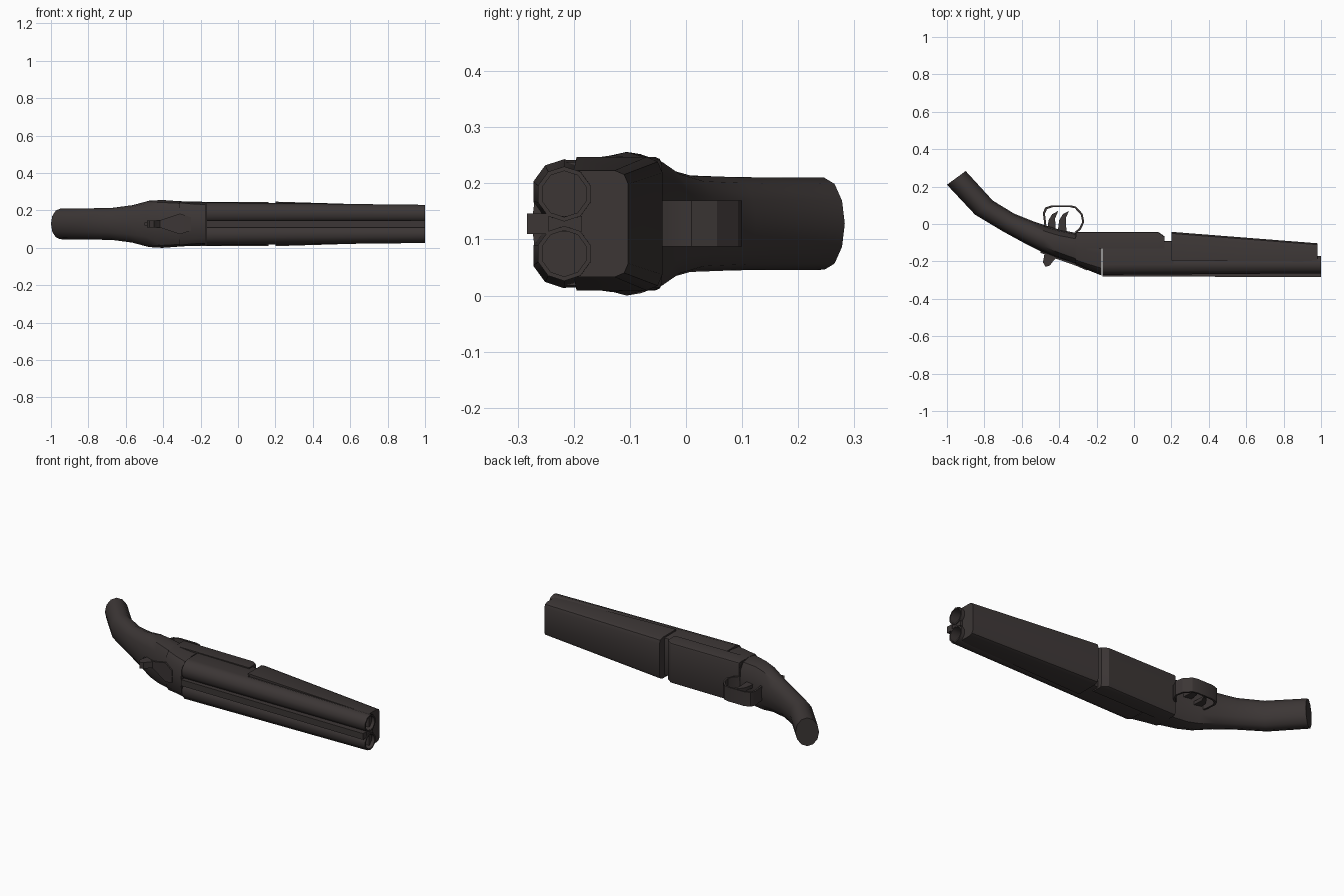
import bpy, bmesh, math
from mathutils import Vector

if "Cube" in bpy.data.objects:
    bpy.data.objects.remove(bpy.data.objects["Cube"])

ZC = 0.128  # middle plane of the gun, which lies on its side
steel = bpy.data.materials.new("dark gunmetal")
steel.diffuse_color = (0.045, 0.037, 0.036, 1)
steel.use_nodes = True
steel.node_tree.nodes["Principled BSDF"].inputs["Base Color"].default_value = steel.diffuse_color


def finish(name, bm, angle=30):
    bmesh.ops.recalc_face_normals(bm, faces=bm.faces)
    me = bpy.data.meshes.new(name)
    bm.to_mesh(me)
    bm.free()
    ob = bpy.data.objects.new(name, me)
    bpy.context.collection.objects.link(ob)
    me.materials.append(steel)
    bpy.ops.object.select_all(action='DESELECT')
    ob.select_set(True)
    bpy.context.view_layer.objects.active = ob
    bpy.ops.object.shade_smooth_by_angle(angle=math.radians(angle))
    return ob


def loft(name, sections, angle=30):
    """Skin a row of equal-sized rings and cap both ends."""
    bm = bmesh.new()
    rings = [[bm.verts.new(p) for p in s] for s in sections]
    n = len(rings[0])
    for a, b in zip(rings, rings[1:]):
        for i in range(n):
            j = (i + 1) % n
            bm.faces.new((a[i], a[j], b[j], b[i]))
    bm.faces.new(rings[0])
    bm.faces.new(rings[-1])
    return finish(name, bm, angle)


def prism(name, pts, half, zc=ZC, angle=30):
    """Extrude an xy outline across the gun."""
    return loft(name, [[(x, y, zc + s * half) for x, y in pts] for s in (-1, 1)], angle)


def oval(top, low, width, power, n=12):
    """Rounded ring between two outline points in the xy plane."""
    a, b = Vector((*top, ZC)), Vector((*low, ZC))
    mid, up = (a + b) / 2, (a - b) / 2
    ring = []
    for i in range(n):
        t = 2 * math.pi * i / n
        c, s = math.cos(t), math.sin(t)
        c, s = (math.copysign(abs(v) ** (2 / power), v) for v in (c, s))
        ring.append(mid + up * c + Vector((0, 0, width * s)))
    return ring


def tray(x, y0, y1, w, cut):
    """Box cross-section with chamfered lower (+y) corners."""
    half = [(y0, w), (y1 - cut, w), (y1 - cut * .3, w - cut * .3), (y1, w - cut)]
    return [(x, y, ZC + z) for y, z in half] + [(x, y, ZC - z) for y, z in reversed(half)]


# pistol-grip stock, swept from butt to receiver
loft("stock", [
    oval((-0.90, 0.283), (-1.00, 0.21), 0.082, 2.0),
    oval((-0.755, 0.125), (-0.85, 0.05), 0.083, 2.1),
    oval((-0.64, 0.055), (-0.70, -0.04), 0.086, 2.2),
    oval((-0.54, 0.015), (-0.59, -0.10), 0.100, 2.3),
    oval((-0.46, -0.012), (-0.49, -0.15), 0.124, 2.4),
    oval((-0.40, -0.03), (-0.41, -0.182), 0.128, 2.6),
    oval((-0.31, -0.048), (-0.31, -0.217), 0.121, 3.0)], 40)

# breech with its rounded fences
loft("breech", [
    oval((-0.312, -0.045), (-0.312, -0.217), 0.122, 4.0),
    oval((-0.25, -0.045), (-0.25, -0.245), 0.116, 3.6),
    oval((-0.174, -0.045), (-0.174, -0.275), 0.113, 3.4)], 40)

# receiver floor under the barrels, raised side step at its edge
loft("receiver", [tray(-0.31, -0.13, -0.043, 0.119, 0.012),
                  tray(0.13, -0.13, -0.043, 0.117, 0.012),
                  tray(0.162, -0.13, -0.065, 0.117, 0.012)])
loft("barrel_block", [tray(-0.168, -0.215, -0.09, 0.114, 0.01),
                      tray(0.21, -0.215, -0.09, 0.110, 0.01)])

# tapered wooden-style forend
loft("forend", [tray(0.20, -0.195, -0.042, 0.119, 0.028),
                tray(0.98, -0.20, -0.103, 0.095, 0.024)])

# two tapered barrels with recessed bores
for side, label in ((-1, "left"), (1, "right")):
    rings = []
    for x, r, off in ((-0.168, 0.058, 0.057), (1.0, 0.049, 0.053),
                      (1.0, 0.041, 0.053), (0.80, 0.041, 0.053)):
        rings.append([(x, -0.217 + r * math.cos(t), ZC + side * off + r * math.sin(t))
                      for t in (math.pi * (i + .5) / 5 for i in range(10))])
    loft(label + "_barrel", rings, 40)

# sighting rib and the web joining the barrels
prism("rib", [(-0.168, -0.281), (1, -0.283), (1, -0.245), (-0.168, -0.245)], 0.018)
prism("barrel_web", [(-0.168, -0.25), (0.995, -0.25), (0.995, -0.185), (-0.168, -0.185)], 0.014)

# top lever: tapering tang plate and thumb piece
loft("lever_tang", [
    [(x, y + d, ZC + s * w) for s, d in ((-1, .03), (-1, -.006), (1, -.006), (1, .03))]
    for x, y, w in ((-0.50, -0.148, 0.008), (-0.41, -0.182, 0.022),
                    (-0.31, -0.217, 0.055), (-0.25, -0.243, 0.035))])
prism("thumb_lever", [(-0.40, -0.17), (-0.43, -0.195), (-0.45, -0.222), (-0.472, -0.229),
                      (-0.487, -0.205), (-0.475, -0.14), (-0.41, -0.14)], 0.018)

# trigger guard strap
outer = [(-0.31, -0.05), (-0.285, -0.03), (-0.266, 0.01), (-0.275, 0.055), (-0.31, 0.093),
         (-0.34, 0.1), (-0.44, 0.1), (-0.475, 0.088), (-0.487, 0.06), (-0.478, -0.02)]
inner = [(-0.375 + (x + 0.375) * .9, 0.02 + (y - 0.02) * .88) for x, y in outer]
prism("trigger_guard", outer + inner[::-1], 0.041)

# pair of curved triggers
for i, label in enumerate(("rear", "front")):
    hook = [(-0.465, -0.04), (-0.457, 0.02), (-0.438, 0.052), (-0.405, 0.07),
            (-0.422, 0.03), (-0.418, -0.04)]
    prism(label + "_trigger", [(x + i * 0.057, y) for x, y in hook], 0.01,
          ZC + (i - .5) * 0.03)
